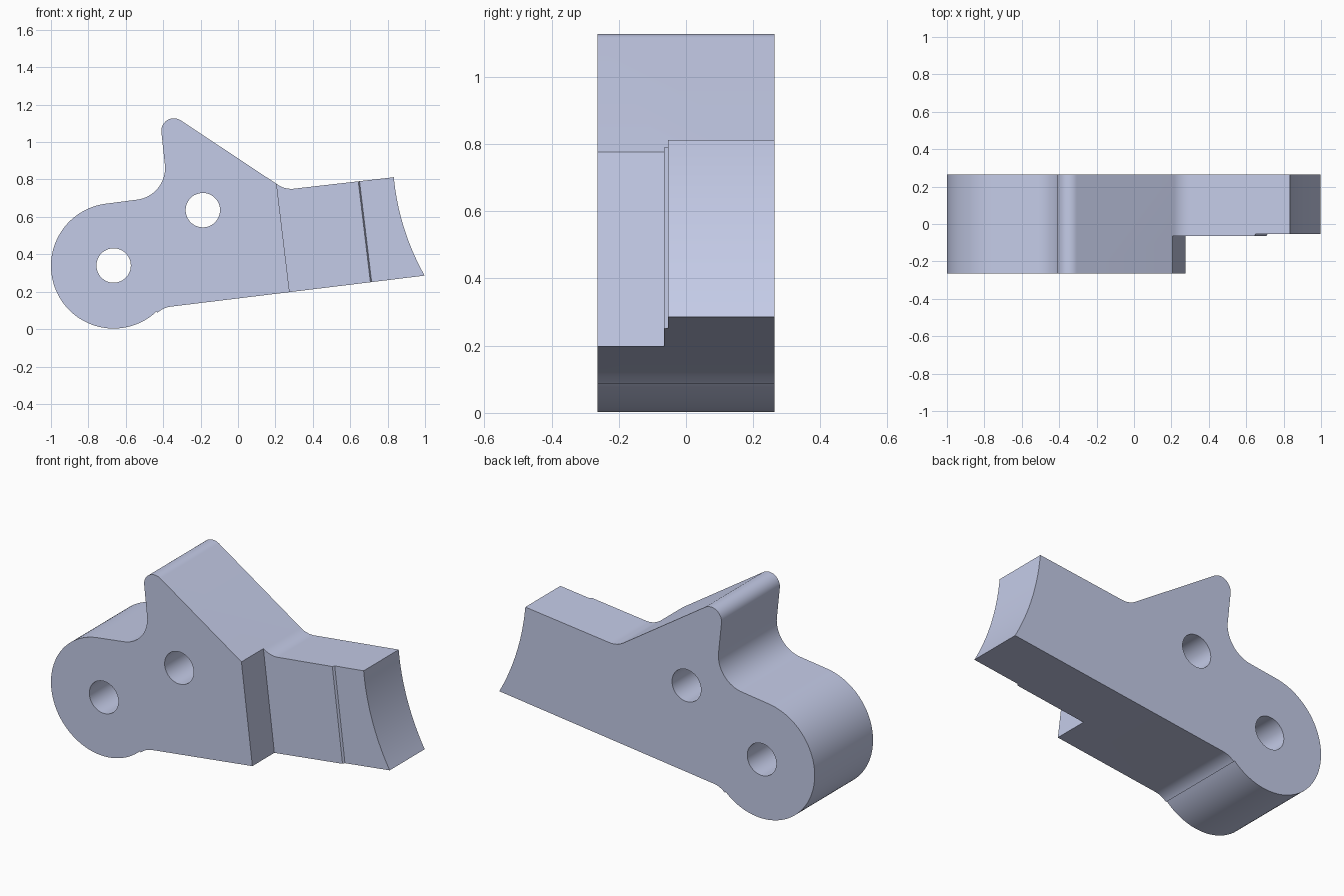
import bpy, bmesh, math

if "Cube" in bpy.data.objects:
    bpy.data.objects.remove(bpy.data.objects["Cube"])

HALF = 0.264          # half thickness of the bracket
TILT = 0.12           # slope shared by the arm's edges

steel = bpy.data.materials.new("pale blue grey")
steel.diffuse_color = (0.59, 0.638, 0.855, 1.0)
steel.use_nodes = True
steel.node_tree.nodes["Principled BSDF"].inputs["Base Color"].default_value = steel.diffuse_color


def arc(cx, cz, r, a0, a1, n):
    """Points on an arc in the xz plane, angles in degrees."""
    out = []
    for i in range(n + 1):
        a = math.radians(a0 + (a1 - a0) * i / n)
        out.append((cx + r * math.cos(a), cz + r * math.sin(a)))
    return out


def prism(name, pts, y0, y1, front_shift=0.0):
    """Extrude an xz profile from y0 to y1; the y0 side may be shifted in x."""
    bm = bmesh.new()
    front = [bm.verts.new((x + front_shift, y0, z)) for x, z in pts]
    back = [bm.verts.new((x, y1, z)) for x, z in pts]
    bm.faces.new(front)
    bm.faces.new(back[::-1])
    n = len(pts)
    for i in range(n):
        j = (i + 1) % n
        bm.faces.new((front[j], front[i], back[i], back[j]))
    bmesh.ops.recalc_face_normals(bm, faces=bm.faces)
    me = bpy.data.meshes.new(name)
    bm.to_mesh(me)
    bm.free()
    me.materials.append(steel)
    ob = bpy.data.objects.new(name, me)
    bpy.context.collection.objects.link(ob)
    return ob


def right_of(x, z):
    """Large region to the right of a tilted line through (x, z)."""
    return [(x - TILT * (1.4 - z), 1.4), (x - TILT * (-0.2 - z), -0.2),
            (1.4, -0.2), (1.4, 1.4)]


# Concave end face: arc through the two arm corners
top, low = (0.833, 0.812), (0.998, 0.286)
chord = math.dist(top, low)
sag = 0.029
r = chord * chord / (8 * sag) + sag / 2
nx, nz = (top[1] - low[1]) / chord, (low[0] - top[0]) / chord
cx = (top[0] + low[0]) / 2 + nx * (r - sag)
cz = (top[1] + low[1]) / 2 + nz * (r - sag)
a_top = math.degrees(math.atan2(top[1] - cz, top[0] - cx)) % 360
a_low = math.degrees(math.atan2(low[1] - cz, low[0] - cx)) % 360

# Outline: end face, lower fillet, round boss, neck fillet, horn, arm fillet
outline = arc(cx, cz, r, a_top, a_low, 20)
outline += arc(-0.345, -0.004, 0.125, 97, 133.3, 10)
outline += arc(-0.665, 0.338, 0.335, -46.7, -263, 64)
outline += arc(-0.56, 0.861, 0.17, -83, 7, 24)
outline += arc(-0.343, 1.06, 0.067, 187, 56.7, 24)
outline += arc(0.285, 0.88, 0.13, 236.7, 277, 12)
bracket = prism("bracket", outline, -HALF, HALF)

# Cutters: two bolt holes, the thin arm step and the shallow sloped step
cutters = [
    prism("lower_hole_cutter", arc(-0.665, 0.34, 0.092, 0, 352.5, 47), -1, 1),
    prism("upper_hole_cutter", arc(-0.188, 0.636, 0.092, 0, 352.5, 47), -1, 1),
    prism("arm_step_cutter", right_of(0.206, 0.78), -1, -0.065),
    prism("end_step_cutter", right_of(0.65, 0.79), -0.077, -0.053, -0.014),
]
bpy.context.view_layer.objects.active = bracket
for c in cutters:
    mod = bracket.modifiers.new(c.name, 'BOOLEAN')
    mod.operation = 'DIFFERENCE'
    mod.solver = 'EXACT'
    mod.object = c
    bpy.ops.object.modifier_apply(modifier=mod.name)
    bpy.data.objects.remove(c, do_unlink=True)

# Smooth rounds, crisp edges
bpy.ops.object.select_all(action='DESELECT')
bracket.select_set(True)
bpy.ops.object.shade_smooth_by_angle(angle=math.radians(25))
